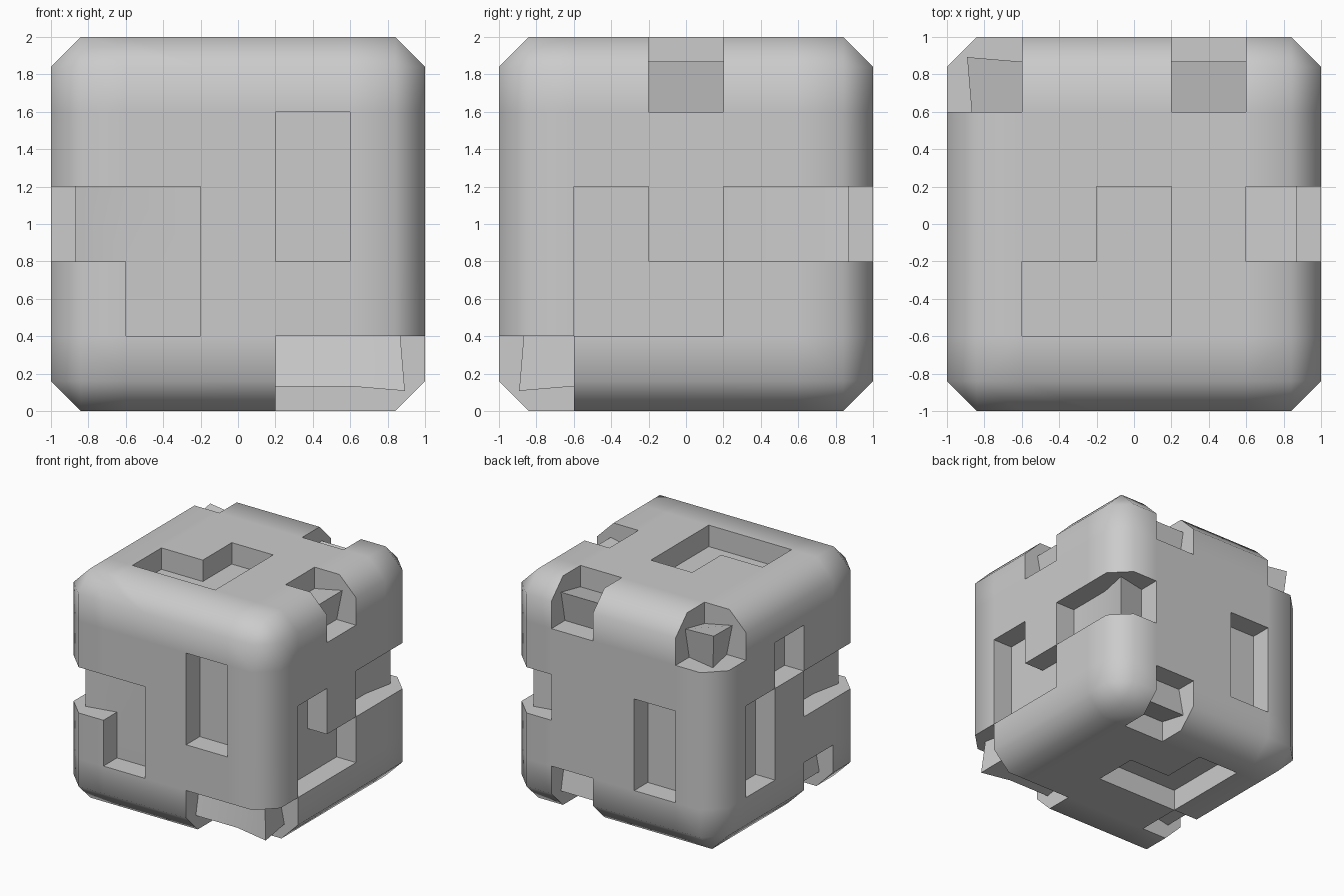
import bpy, bmesh, math
from itertools import product
from mathutils import Vector

if "Cube" in bpy.data.objects:
    bpy.data.objects.remove(bpy.data.objects["Cube"])

DEPTH = 0.187     # carving depth along vertex normals
CHAMFER = 0.16    # width of the edge chamfer

# Carved cells of the 5 x 5 x 5 grid (x, y, z index, 0 = left / front / bottom)
CARVED = set("""
002 102 101 012  302 303  300 400
411 412 421 432 442  424
344 044 141 142 340
031 032 023 010
224 114 214
120 130 220""".replace("\n", " ").split())


def cell_key(face):
    """Grid cell just inside a surface face."""
    c = face.calc_center_median() - face.normal * 0.1
    return "".join(str(int((v + 1) / 0.4)) for v in c)


def carve(bm):
    """Push the carved faces inward and wall them in."""
    faces = [f for f in bm.faces if cell_key(f) in CARVED]
    chosen = set(faces)
    inner = {}
    for f in faces:
        for v in f.verts:
            if v not in inner:
                dirs = {tuple(round(n) for n in g.normal)
                        for g in v.link_faces if g in chosen}
                n = sum((Vector(d) for d in dirs), Vector()).normalized()
                inner[v] = bm.verts.new(v.co - n * DEPTH)
    floors = [[inner[v] for v in f.verts] for f in faces]
    walls = []
    for f in faces:
        for lp in f.loops:
            if sum(g in chosen for g in lp.edge.link_faces) == 1:
                a, b = lp.vert, lp.link_loop_next.vert
                walls.append([a, b, inner[b], inner[a]])
    bmesh.ops.delete(bm, geom=faces, context='FACES_ONLY')
    for verts in floors + walls:
        bm.faces.new(verts)
    # drop outer edges left without faces
    loose = [e for e in bm.edges if not e.link_faces]
    bmesh.ops.delete(bm, geom=loose, context='EDGES')
    loose = [v for v in bm.verts if not v.link_edges]
    bmesh.ops.delete(bm, geom=loose, context='VERTS')


def slice_off(bm, normal, total):
    """Cut along the plane normal . p = total and cap the opening."""
    n = Vector(normal)
    bmesh.ops.bisect_plane(bm, geom=bm.verts[:] + bm.edges[:] + bm.faces[:],
                           dist=1e-5, plane_co=n * total / n.length_squared,
                           plane_no=n, clear_outer=True)
    rim = [e for e in bm.edges if e.is_boundary]
    bmesh.ops.holes_fill(bm, edges=rim, sides=0)


# Gridded cube
bm = bmesh.new()
bmesh.ops.create_cube(bm, size=2)
bmesh.ops.subdivide_edges(bm, edges=bm.edges[:], cuts=4, use_grid_fill=True)
bm.normal_update()
carve(bm)

# Chamfer twelve edges, then eight corners
signs = [s for s in product((-1, 0, 1), repeat=3)]
for s in signs:
    if sum(map(abs, s)) == 2:
        slice_off(bm, s, 2 - CHAMFER)
for s in signs:
    if sum(map(abs, s)) == 3:
        slice_off(bm, s, 3 - 2 * CHAMFER)

bm.normal_update()
bmesh.ops.translate(bm, vec=(0, 0, 1), verts=bm.verts[:])
mesh = bpy.data.meshes.new("carved_cube")
bm.to_mesh(mesh)
bm.free()
cube = bpy.data.objects.new("carved_cube", mesh)
bpy.context.collection.objects.link(cube)

# Consistent outward faces and soft chamfers
bpy.context.view_layer.objects.active = cube
cube.select_set(True)
bpy.ops.object.mode_set(mode='EDIT')
bpy.ops.mesh.select_all(action='SELECT')
bpy.ops.mesh.normals_make_consistent(inside=False)
bpy.ops.object.mode_set(mode='OBJECT')
bpy.ops.object.shade_smooth_by_angle(angle=math.radians(60))
